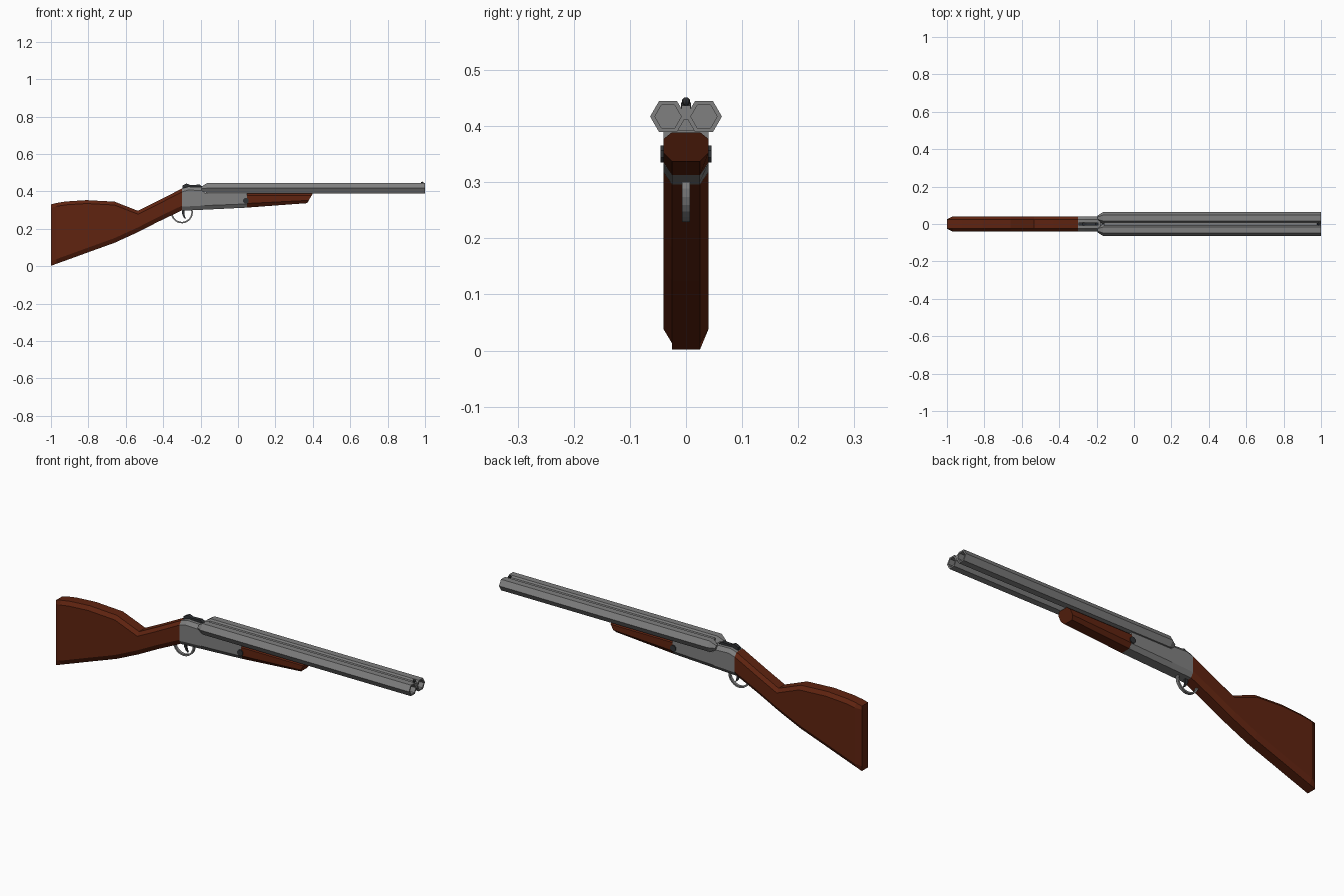
import bpy, bmesh, math
from mathutils import Vector

if "Cube" in bpy.data.objects:
    bpy.data.objects.remove(bpy.data.objects["Cube"])


def material(name, rgb):
    m = bpy.data.materials.new(name)
    m.diffuse_color = (*rgb, 1)
    m.use_nodes = True
    m.node_tree.nodes["Principled BSDF"].inputs["Base Color"].default_value = m.diffuse_color
    return m


WOOD = material("walnut_wood", (0.115, 0.017, 0.005))
STEEL = material("grey_steel", (0.215, 0.215, 0.215))
DARK = material("dark_steel", (0.03, 0.032, 0.035))


def loft(name, rings, mat, closed=False):
    """Skin a list of equal-length rings of points, capping the ends unless closed."""
    bm = bmesh.new()
    vs = [[bm.verts.new(p) for p in ring] for ring in rings]
    n = len(vs[0])
    for a, b in zip(vs, vs[1:] + ([vs[0]] if closed else [])):
        for i in range(n):
            j = (i + 1) % n
            bm.faces.new((a[i], a[j], b[j], b[i]))
    if not closed:
        bm.faces.new(vs[0])
        bm.faces.new(vs[-1])
    bmesh.ops.recalc_face_normals(bm, faces=bm.faces)
    me = bpy.data.meshes.new(name)
    bm.to_mesh(me)
    bm.free()
    me.materials.append(mat)
    ob = bpy.data.objects.new(name, me)
    bpy.context.collection.objects.link(ob)
    return ob


def octagon(x, top, bot, w=0.04, flat=0.025, ct=0.018, cb=0.025, lean=0.0):
    """Chamfered cross-section; lean moves the top forward in x."""
    half = [(flat, bot), (w, bot + cb), (w, top - ct), (flat, top)]
    pts = half + [(-y, z) for y, z in reversed(half)]
    return [(x + lean * (z - bot) / (top - bot), y, z) for y, z in pts]


def hexagon(x, r, cy, cz):
    return [(x, cy + r * math.cos(math.tau * i / 6), cz + r * math.sin(math.tau * i / 6))
            for i in range(6)]


def plate(name, outline, w, mat):
    """Side outline in x, z extruded to half-width w."""
    return loft(name, [[(x, y, z) for x, z in outline] for y in (-w, w)], mat)


# Shoulder stock, with the butt edge chamfered in width
loft("stock", [
    octagon(-1.0, 0.33, 0.002, w=0.025),
    octagon(-0.97, 0.338, 0.013),
    octagon(-0.92, 0.346, 0.031),
    octagon(-0.81, 0.353, 0.071),
    octagon(-0.66, 0.345, 0.125),
    octagon(-0.535, 0.296, 0.182),
    octagon(-0.43, 0.348, 0.236),
    octagon(-0.30, 0.415, 0.298)], WOOD)

# Receiver: tall rear frame and lower bar under the barrels
loft("receiver_frame", [
    octagon(-0.30, 0.415, 0.296, cb=0.022),
    octagon(-0.265, 0.425, 0.298, cb=0.022),
    octagon(-0.18, 0.422, 0.302, cb=0.022)], STEEL)
loft("receiver_bar", [
    octagon(-0.18, 0.392, 0.302, ct=0.002, cb=0.022),
    octagon(0.048, 0.392, 0.313, ct=0.002, cb=0.02)], STEEL)

# Fore-end with a sloped nose
loft("fore_end", [
    octagon(0.045, 0.389, 0.313, ct=0.012, cb=0.022),
    octagon(0.37, 0.389, 0.337, ct=0.012, cb=0.015, lean=0.03)], WOOD)

# Paired six-sided barrels with open bores
CZ = 0.417
for side, cy in (("right", -0.032), ("left", 0.032)):
    loft(side + "_barrel", [
        hexagon(-0.195, 0.013, cy, CZ - 0.003),
        hexagon(-0.165, 0.032, cy, CZ),
        hexagon(1.0, 0.032, cy, CZ),
        hexagon(1.0, 0.0235, cy, CZ),
        hexagon(0.94, 0.0235, cy, CZ)], STEEL)

# Rib between the barrels, and the bead sight on it
plate("barrel_rib", [(-0.16, 0.412), (0.998, 0.412), (0.998, 0.437), (-0.16, 0.437)], 0.008, STEEL)
bpy.ops.mesh.primitive_uv_sphere_add(segments=8, ring_count=6, radius=0.0075,
                                     location=(0.985, 0, 0.444))
bead = bpy.context.object
bead.name = "bead_sight"
bead.data.materials.append(DARK)

# Opening lever on top of the frame
plate("top_lever", [(-0.297, 0.415), (-0.297, 0.431), (-0.275, 0.442), (-0.255, 0.434),
                    (-0.205, 0.436), (-0.19, 0.425), (-0.19, 0.415)], 0.009, DARK)

# Hinge pin through the front of the bar
loft("hinge_pin", [[(0.042 + 0.016 * math.cos(math.tau * i / 8 + math.pi / 8), y,
                     0.35 + 0.0165 * math.sin(math.tau * i / 8 + math.pi / 8)) for i in range(8)]
                   for y in (-0.045, 0.045)], DARK)

# Trigger guard: flat bow swept under the frame
bow = []
for i in range(15):
    a = math.radians(170 + 205 * i / 14)
    d = Vector((math.cos(a), 0, math.sin(a)))
    c = Vector((-0.30, 0, 0.288))
    bow.append([c + d * r + Vector((0, y, 0))
                for r, y in ((0.051, -0.007), (0.059, -0.007), (0.059, 0.007), (0.051, 0.007))])
loft("trigger_guard", bow, STEEL)

# Curved trigger
plate("trigger", [(-0.302, 0.31), (-0.299, 0.28), (-0.291, 0.262), (-0.278, 0.25),
                  (-0.284, 0.268), (-0.287, 0.285), (-0.284, 0.31)], 0.005, DARK)
